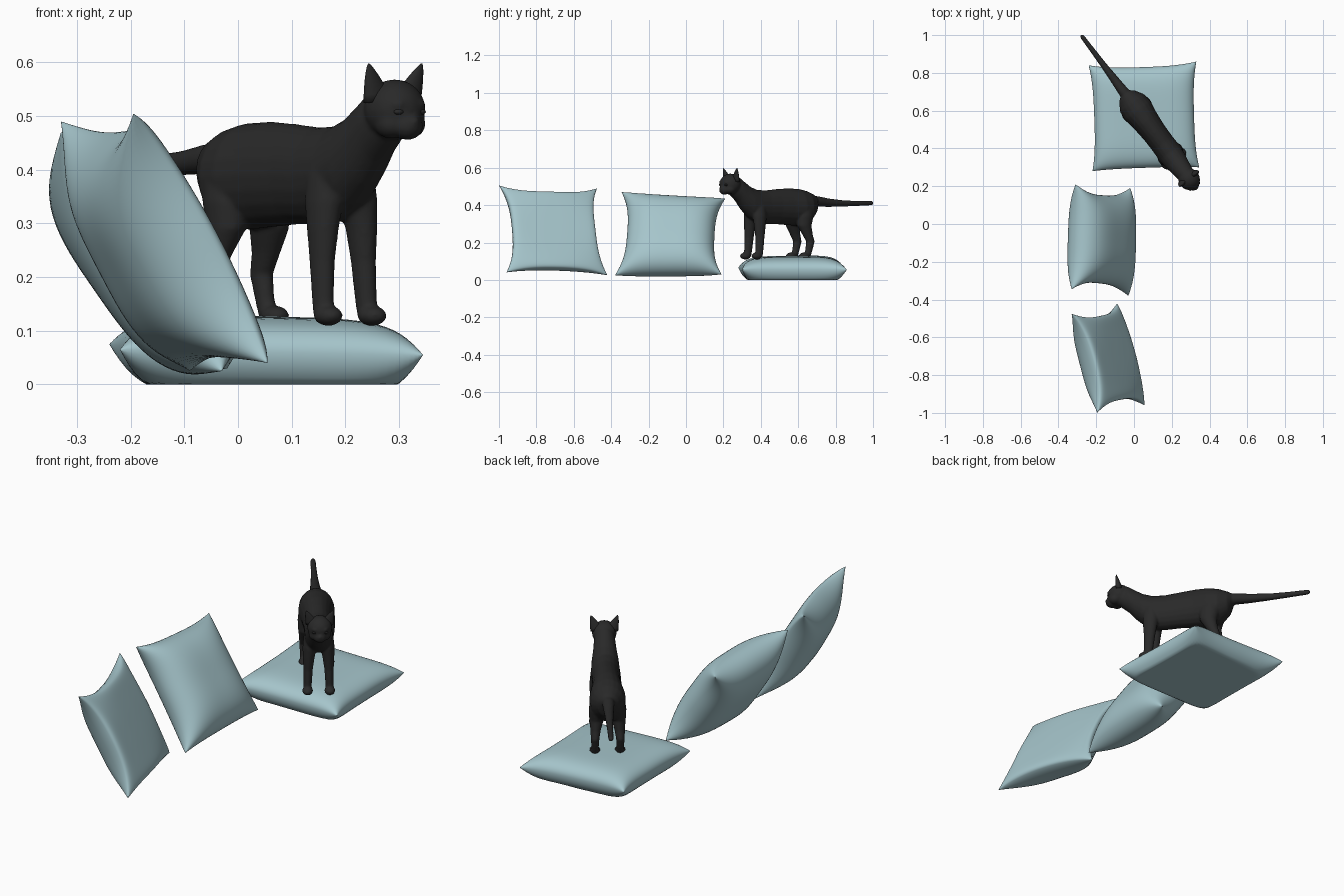
import bpy, bmesh, math
from mathutils import Vector

if "Cube" in bpy.data.objects:
    bpy.data.objects.remove(bpy.data.objects["Cube"], do_unlink=True)


def material(name, rgb):
    m = bpy.data.materials.new(name)
    m.use_nodes = True
    m.diffuse_color = (*rgb, 1)
    bsdf = m.node_tree.nodes["Principled BSDF"]
    bsdf.inputs["Base Color"].default_value = (*rgb, 1)
    bsdf.inputs["Roughness"].default_value = 0.8
    return m


BLUE = material("pale blue cloth", (0.38, 0.56, 0.60))
BLACK = material("black fur", (0.022, 0.022, 0.022))


def finish(bm, name, mat):
    bmesh.ops.recalc_face_normals(bm, faces=bm.faces)
    for f in bm.faces:
        f.smooth = True
    me = bpy.data.meshes.new(name)
    bm.to_mesh(me)
    bm.free()
    me.materials.append(mat)
    ob = bpy.data.objects.new(name, me)
    bpy.context.collection.objects.link(ob)
    return ob


# Pillows: two bulging sheets between four corners, joined along the seam.
# side_pinch and end_pinch draw the edges inward, seam lifts them forward.
def pillow(name, corners, front, back, side_pinch, end_pinch, power, seam=0, n=36):
    a, b, c, d = [Vector(p) for p in corners]
    normal = (b - a).cross(d - a).normalized()
    bm = bmesh.new()
    for bulge in (front, -back):
        grid = []
        for j in range(n + 1):
            row = []
            for i in range(n + 1):
                u = math.sin(math.pi * (i / n - 0.5))
                v = math.sin(math.pi * (j / n - 0.5))
                pu = (1 + u * (1 - side_pinch * (1 - abs(v) ** 3))) / 2
                # The lower edge rests on the floor and stays straighter
                pinch = end_pinch * (1 if v > 0 else 0.4)
                pv = (1 + v * (1 - pinch * (1 - abs(u) ** 3))) / 2
                p = a.lerp(b, pu).lerp(d.lerp(c, pu), pv)
                fill = (1 - abs(u) ** power) * (1 - abs(v) ** power)
                lift = u ** 4 * (1 - v * v) + v ** 4 * (1 - u * u)
                p += normal * (bulge * math.sqrt(max(fill, 0)) + seam * lift)
                p.z = max(p.z, 0)
                row.append(bm.verts.new(p))
            grid.append(row)
        for j in range(n):
            for i in range(n):
                bm.faces.new((grid[j][i], grid[j][i + 1],
                              grid[j + 1][i + 1], grid[j + 1][i]))
    bmesh.ops.remove_doubles(bm, verts=bm.verts, dist=0.0002)
    return finish(bm, name, BLUE)


pillow("flat_pillow", [(-.22, .28, .065), (.345, .30, .055), (.33, .86, .055), (-.24, .84, .075)],
       .064, .09, .07, .07, 5)
pillow("middle_leaning_pillow", [(-.03, -.38, .025), (-.02, .19, .03), (-.31, .21, .435), (-.33, -.345, .47)],
       .115, .115, .17, .08, 3.3)
pillow("front_leaning_pillow", [(.055, -.96, .04), (-.09, -.42, .025), (-.33, -.475, .49), (-.195, -1, .505)],
       .055, .115, .17, .18, 3.3, .03)

# Cat frame: s runs from tail tip to nose, l to the cat's left
FORWARD, LEFT, UP = Vector((.6, -.8, 0)), Vector((.8, .6, 0)), Vector((0, 0, 1))


def place(s, l, z):
    return Vector((-.28, 1, 0)) + FORWARD * s + LEFT * l + UP * z


def loft(bm, rings, sides=20):
    """Closed skin through rings given as (centre, half axis, half axis)."""
    loops = []
    for centre, e, f in rings:
        loops.append([bm.verts.new(centre + e * math.cos(t) + f * math.sin(t))
                      for t in (math.tau * k / sides for k in range(sides))])
    for p, q in zip(loops, loops[1:]):
        for k in range(sides):
            m = (k + 1) % sides
            bm.faces.new((p[k], p[m], q[m], q[k]))
    bm.faces.new(loops[0][::-1])
    bm.faces.new(loops[-1])


def ball(bm, s, l, z, rs, rl, rz, steps=12):
    rings = []
    for k in range(steps + 1):
        t = math.pi * (k + 0.1) / (steps + 0.2)
        r = math.sin(t)
        rings.append((place(s - rs * math.cos(t), l, z), LEFT * rl * r, UP * rz * r))
    loft(bm, rings)


cat = bmesh.new()

# Torso and neck: s, top, bottom, half width
torso = [(.385, .445, .39, .028), (.405, .458, .34, .052), (.45, .476, .295, .079),
         (.50, .487, .288, .084), (.57, .49, .293, .073), (.65, .485, .298, .066),
         (.72, .479, .298, .065), (.78, .482, .303, .067), (.83, .500, .335, .063),
         (.87, .527, .372, .055), (.905, .552, .415, .050), (.945, .55, .45, .042)]
loft(cat, [(place(s, 0, (t + b) / 2), LEFT * w, UP * (t - b) / 2) for s, t, b, w in torso])

# Tail: s, height, radius
tail = [(0, .411, .007), (.01, .411, .012), (.10, .409, .014), (.20, .409, .017),
        (.30, .413, .023), (.37, .420, .028), (.43, .42, .03)]
loft(cat, [(place(s, 0, z), LEFT * r, UP * r) for s, z, r in tail])

# Head, muzzle and nose
ball(cat, .953, 0, .512, .059, .057, .057)
ball(cat, .993, 0, .482, .028, .030, .027)
ball(cat, 1.010, 0, .490, .014, .011, .011)

# Legs: s, lateral offset, height, radius
front_leg = [(.785, .035, .43, .020), (.785, .038, .39, .032), (.787, .040, .34, .035),
             (.79, .045, .29, .029), (.792, .048, .23, .023), (.797, .050, .16, .020),
             (.802, .051, .125, .019)]
hind_leg = [(.475, .035, .43, .030), (.482, .039, .39, .043), (.492, .043, .34, .046),
            (.497, .050, .29, .036), (.480, .055, .245, .026), (.462, .058, .205, .021),
            (.472, .058, .16, .018), (.485, .058, .125, .018)]
for side in (-1, 1):
    for path, paw in ((front_leg, .815), (hind_leg, .503)):
        loft(cat, [(place(s, side * l, z), FORWARD * r * 1.15, LEFT * r * .95)
                   for s, l, z, r in path])
        ball(cat, paw, side * path[-1][1], .128, .031, .025, .019)
    # Cheeks and brows
    ball(cat, .970, side * .022, .485, .032, .029, .027)
    ball(cat, .990, side * .022, .522, .020, .018, .010)

body = finish(cat, "cat_body", BLACK)
remesh = body.modifiers.new("blend", "REMESH")
remesh.mode = "VOXEL"
remesh.voxel_size = 0.005
remesh.use_smooth_shade = True
smooth = body.modifiers.new("soften", "SMOOTH")
smooth.factor = 0.5
smooth.iterations = 6

# Ears and eyes
for side, label in ((-1, "right"), (1, "left")):
    ear = bmesh.new()
    loft(ear, [(place(.945 + .01 * t, side * (.034 + .028 * t), .530 + .069 * t),
                LEFT * .030 * (1 - t) ** .7 + UP * .006 * side * (t - 1),
                FORWARD * .017 * (1 - t) ** .7)
               for t in (0, .2, .4, .6, .8, .93, .99)], 16)
    finish(ear, label + "_ear", BLACK)
    eye = bmesh.new()
    ball(eye, 1.0, side * .025, .508, .008, .011, .006)
    finish(eye, label + "_eye", BLACK)
